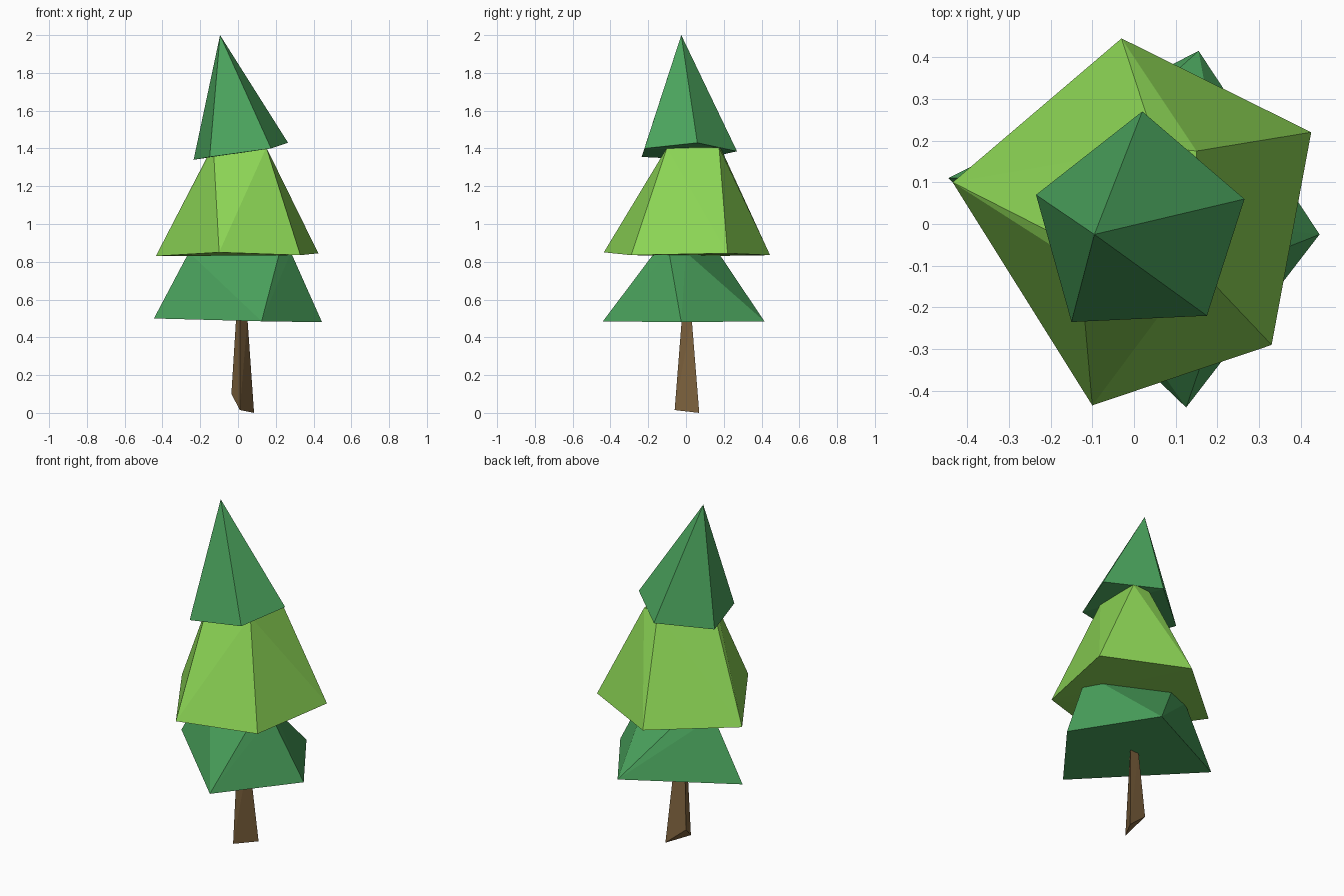
import bpy, bmesh


def material(name, rgb):
    m = bpy.data.materials.new(name)
    m.diffuse_color = (*rgb, 1)
    return m


def facet_solid(name, lower, upper, mat):
    """Flat-faced convex solid skinned over a lower ring and an upper ring (or tip)."""
    bm = bmesh.new()
    for p in lower + upper:
        bm.verts.new(p)
    bmesh.ops.convex_hull(bm, input=bm.verts[:])
    bmesh.ops.dissolve_limit(bm, angle_limit=0.01, verts=bm.verts[:], edges=bm.edges[:])
    bmesh.ops.recalc_face_normals(bm, faces=bm.faces[:])
    mesh = bpy.data.meshes.new(name)
    bm.to_mesh(mesh)
    bm.free()
    mesh.materials.append(mat)
    ob = bpy.data.objects.new(name, mesh)
    bpy.context.collection.objects.link(ob)
    return ob


green = material("pine_green", (0.07, 0.37, 0.11))
lime = material("lime_green", (0.26, 0.66, 0.09))
brown = material("bark_brown", (0.22, 0.13, 0.05))

# Three-sided tapering trunk with a slanted foot
facet_solid("trunk",
            [(0.01, -0.06, 0.015), (0.085, 0.07, 0.0), (-0.035, 0.05, 0.10)],
            [(0.01, -0.022, 0.50), (0.05, 0.03, 0.50), (-0.01, 0.025, 0.50)], brown)

# Bottom foliage tier: four-cornered skirt
facet_solid("lower_foliage",
            [(-0.445, 0.11, 0.50), (0.125, -0.44, 0.485),
             (0.445, -0.025, 0.48), (0.155, 0.415, 0.485)],
            [(-0.26, 0.115, 0.85), (0.22, -0.165, 0.85), (0.28, -0.09, 0.85),
             (0.23, 0.0, 0.85), (-0.12, 0.17, 0.85)], green)

# Middle foliage tier: five-cornered skirt
facet_solid("middle_foliage",
            [(-0.03, 0.445, 0.835), (0.425, 0.22, 0.845), (0.33, -0.29, 0.835),
             (-0.10, -0.435, 0.85), (-0.435, 0.10, 0.83)],
            [(0.055, 0.185, 1.40), (0.15, 0.175, 1.405), (0.15, -0.10, 1.405),
             (-0.13, -0.095, 1.40), (-0.14, -0.05, 1.40)], lime)

# Top foliage tier: leaning five-sided cone
facet_solid("top_foliage",
            [(0.02, 0.27, 1.385), (0.265, 0.06, 1.43), (0.175, -0.22, 1.40),
             (-0.15, -0.235, 1.355), (-0.235, 0.07, 1.34)],
            [(-0.095, -0.025, 2.0)], green)
